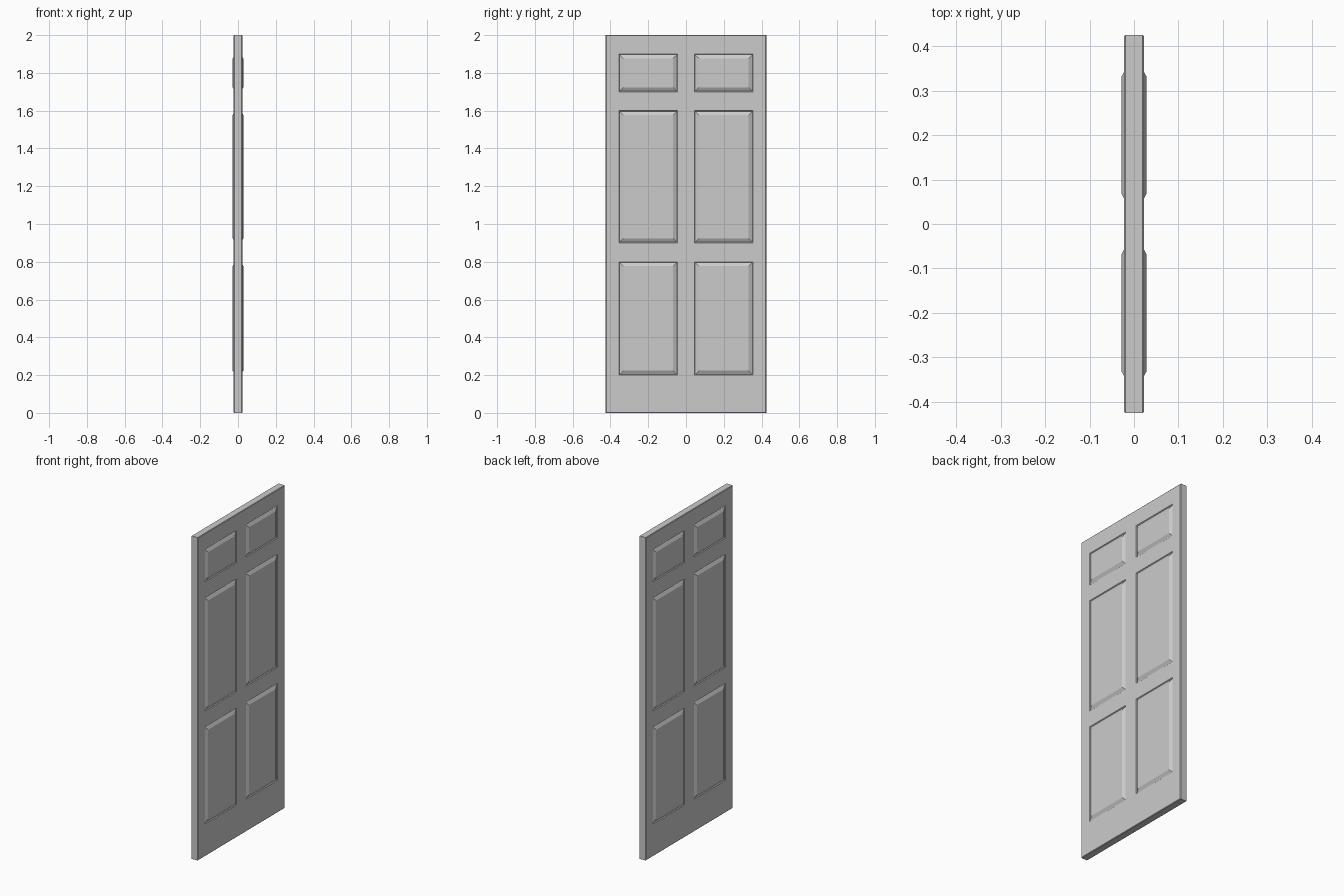
import bpy, bmesh

if "Cube" in bpy.data.objects:
    bpy.data.objects.remove(bpy.data.objects["Cube"])

HALF_T = 0.0225   # half thickness of the slab
CH = 0.003        # small chamfer round the slab edges
HALF_W, H = 0.425, 2.0

ys = [-HALF_W + CH, -0.355, -0.045, 0.045, 0.355, HALF_W - CH]
zs = [CH, 0.2, 0.8, 0.9, 1.6, 1.7, 1.9, H - CH]

bm = bmesh.new()

# one door face as a grid of stiles, rails and panel cells
grid = [[bm.verts.new((HALF_T, y, z)) for z in zs] for y in ys]
panels = []
for i in range(len(ys) - 1):
    for j in range(len(zs) - 1):
        f = bm.faces.new((grid[i][j], grid[i + 1][j], grid[i + 1][j + 1], grid[i][j + 1]))
        if i % 2 == 1 and j % 2 == 1:
            panels.append(f)
bm.normal_update()
rim = [e for e in bm.edges if e.is_boundary]


def extrude_rim(edges, x, grow):
    """Extrude the outer rim to depth x, growing it outwards."""
    geom = bmesh.ops.extrude_edge_only(bm, edges=edges)["geom"]
    for v in geom:
        if isinstance(v, bmesh.types.BMVert):
            v.co.x = x
            v.co.y += grow if v.co.y > 0 and abs(v.co.y) > HALF_W - 2 * CH else 0
            v.co.y -= grow if v.co.y < 0 and abs(v.co.y) > HALF_W - 2 * CH else 0
            if v.co.z > H - 2 * CH:
                v.co.z += grow
            elif v.co.z < 2 * CH:
                v.co.z -= grow
    return [e for e in geom if isinstance(e, bmesh.types.BMEdge)]


# chamfer, then half of the door edge
rim = extrude_rim(rim, HALF_T - CH, CH)
extrude_rim(rim, 0.0, 0.0)

# panel groove, then sloped raised field
bm.normal_update()
bmesh.ops.inset_individual(bm, faces=panels, thickness=0.005, depth=-0.005)
bm.normal_update()
bmesh.ops.inset_individual(bm, faces=panels, thickness=0.028, depth=0.0105)
bmesh.ops.recalc_face_normals(bm, faces=bm.faces[:])
if panels[0].normal.x < 0:
    bmesh.ops.reverse_faces(bm, faces=bm.faces[:])

mesh = bpy.data.meshes.new("panelled_door")
bm.to_mesh(mesh)
bm.free()
door = bpy.data.objects.new("panelled_door", mesh)
bpy.context.collection.objects.link(door)

# same panelling on the other face
mirror = door.modifiers.new("both_faces", "MIRROR")
mirror.use_axis = (True, False, False)
mirror.use_clip = True
